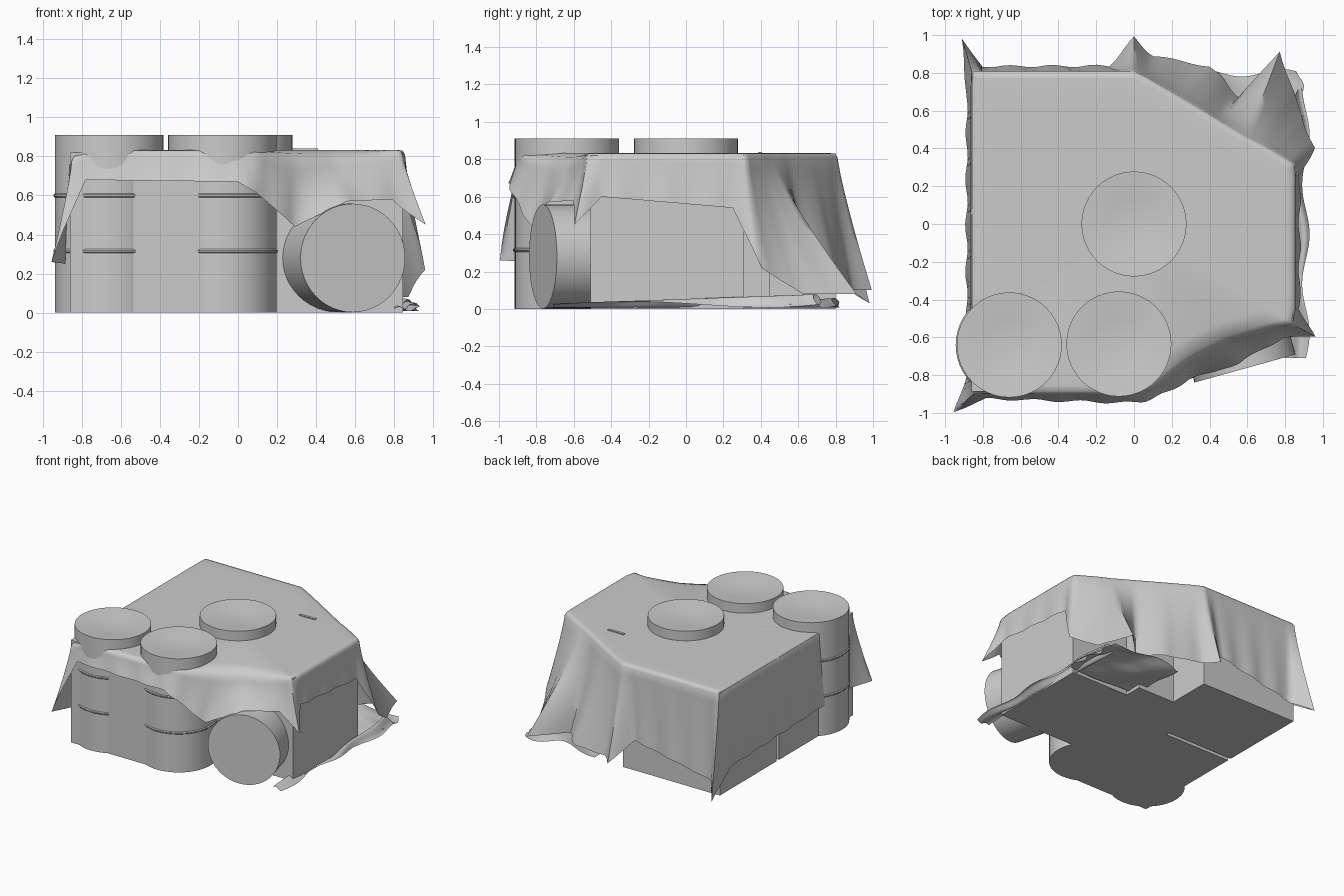
import bpy, bmesh, math
from mathutils import Vector, Matrix

old = bpy.data.objects.get("Cube")
if old:
    bpy.data.objects.remove(old, do_unlink=True)

grey = bpy.data.materials.new("plain grey")
grey.use_nodes = True
COLOUR = (0.6, 0.6, 0.6, 1)
grey.diffuse_color = COLOUR
grey.node_tree.nodes["Principled BSDF"].inputs["Base Color"].default_value = COLOUR


def finish(bm, name, angle=35, recalc=True):
    """Turn a bmesh into a shaded, coloured object."""
    if recalc:
        bmesh.ops.recalc_face_normals(bm, faces=bm.faces)
    mesh = bpy.data.meshes.new(name)
    bm.to_mesh(mesh)
    bm.free()
    mesh.materials.append(grey)
    obj = bpy.data.objects.new(name, mesh)
    bpy.context.collection.objects.link(obj)
    bpy.ops.object.select_all(action="DESELECT")
    obj.select_set(True)
    bpy.context.view_layer.objects.active = obj
    bpy.ops.object.shade_smooth_by_angle(angle=math.radians(angle))
    return obj


def crate(name, x0, x1, y0, y1, z0, z1):
    bm = bmesh.new()
    bmesh.ops.create_cube(bm, size=1)
    for v in bm.verts:
        v.co = ((x0 + x1) / 2 + v.co.x * (x1 - x0),
                (y0 + y1) / 2 + v.co.y * (y1 - y0),
                (z0 + z1) / 2 + v.co.z * (z1 - z0))
    return finish(bm, name)


def barrel(name, height, hoops, dish):
    """Turned drum with raised hoops and a dished lid."""
    r = 0.278
    profile = [(0, 0), (r, 0)]
    for z in hoops:
        profile += [(r, z - 0.01), (r + 0.006, z - 0.004),
                    (r + 0.006, z + 0.004), (r, z + 0.01)]
    profile += [(r, height), (r - 0.006, height), (r / 2, height - dish * 0.75),
                (0, height - dish)]
    bm = bmesh.new()
    verts = [bm.verts.new((x, 0, z)) for x, z in profile]
    edges = [bm.edges.new(pair) for pair in zip(verts, verts[1:])]
    bmesh.ops.spin(bm, geom=verts + edges, cent=(0, 0, 0), axis=(0, 0, 1),
                   angle=math.tau, steps=48)
    bmesh.ops.remove_doubles(bm, verts=bm.verts, dist=0.0005)
    return finish(bm, name)


# Crates under the cover
crate("front_crate", -0.86, 0, -0.888, 0.05, 0, 0.82)
crate("back_crate", -0.86, 0, 0.08, 0.8, 0, 0.82)
crate("left_crate", -0.05, 0.845, -0.51, 0.31, 0, 0.82)
crate("inner_crate", -0.05, 0.33, 0.2, 0.45, 0, 0.82)
crate("crate_edge", 0.27, 0.41, 0.385, 0.405, 0.8, 0.84)

# Standing barrels and one lying on its side
for name, x, y in (("right_barrel", -0.66, -0.64), ("front_barrel", -0.08, -0.635),
                   ("middle_barrel", 0, 0)):
    barrel(name, 0.91, (0.315, 0.6), 0.03).location = (x, y, 0)
lying = barrel("lying_barrel", 0.5, (), 0)
axis = Vector((0.268, -0.964, 0))
lying.matrix_world = (Matrix.Translation(Vector((0.588, -0.765, 0.28)) - axis * 0.5)
                      @ axis.to_track_quat("Z", "Y").to_matrix().to_4x4())

# Cover rim stations: edge x, edge y, hem x, hem y, hem height
stations = [
    (-.85, -.9, -.95, -.99, .26), (-.79, -.9, -.78, -.92, .68),
    (-.03, -.9, 0, -.94, .67), (.1, -.87, .1, -.92, .61),
    (.3, -.73, .29, -.82, .44), (.5, -.63, .55, -.73, .57),
    (.75, -.55, .78, -.6, .58), (.84, -.53, .95, -.59, .45),
    (.855, -.45, .87, -.45, .6), (.855, .25, .87, .25, .54),
    (.85, .32, .95, .4, .22), (.7, .41, .86, .62, .08),
    (.6, .46, .77, .91, .08), (.45, .55, .55, .67, .08),
    (.25, .67, .4, .83, .08), (.08, .77, .1, .88, .1),
    (0, .81, 0, .98, .1), (-.08, .81, -.13, .83, .26),
    (-.8, .81, -.8, .83, .12), (-.86, .81, -.91, .98, .03),
    (-.865, .72, -.88, .7, .2), (-.865, -.8, -.88, -.8, .25),
]


def rim_columns():
    """Resample the stations evenly, keeping the corners."""
    cols = []
    for a, b in zip(stations, stations[1:] + stations[:1]):
        span = math.hypot(b[0] - a[0], b[1] - a[1])
        n = max(5, round(span / 0.035))
        for i in range(n):
            f = i / n
            cols.append([p + (q - p) * f for p, q in zip(a, b)])
    return cols


def cover():
    bm = bmesh.new()
    steps = 10
    columns = []
    for k, (ex, ey, hx, hy, hz) in enumerate(rim_columns()):
        edge, hem = Vector((ex, ey)), Vector((hx, hy))
        # The unsupported front edge hangs a little
        slack = 0.07 * max(0, math.sin(math.pi * (ex - 0.05) / 0.78)) if ey < -0.53 else 0
        col = [bm.verts.new((*(edge * s), z)) for s, z in
               ((0.85, 0.833), (0.95, 0.833 - slack * 0.3), (0.985, 0.83 - slack * 0.8))]
        for i in range(steps + 1):
            t = i / steps
            p = edge.lerp(hem, t ** 1.2)
            fold = 0.007 * t * (1 + math.sin(k * 0.9))
            p += p.normalized() * fold
            col.append(bm.verts.new((*p, (0.81 - slack) * (1 - t) + hz * t)))
        columns.append(col)
    centre = bm.verts.new((0, 0, 0.833))
    for a, b in zip(columns, columns[1:] + columns[:1]):
        bm.faces.new((centre, a[0], b[0]))
        for i in range(len(a) - 1):
            bm.faces.new((a[i], a[i + 1], b[i + 1], b[i]))
    return finish(bm, "draped_cover", 70, recalc=False)


cover()


def ground_cloth(name, x0, x1, y0, y1, height):
    """Crumpled sheet of cloth on the floor."""
    bm = bmesh.new()
    bmesh.ops.create_grid(bm, x_segments=16, y_segments=40, size=0.5)
    for v in bm.verts:
        u, w = v.co.x + 0.5, v.co.y + 0.5
        x = x0 + (x1 - x0) * u + 0.02 * u * math.sin(w * 17)
        y = y0 + (y1 - y0) * w + 0.02 * w * math.sin(u * 9)
        lift = height * (0.3 + 0.7 * w) * (0.5 + 0.5 * math.sin(u * 7 + w * 5))
        v.co = (x, y, 0.008 + lift)
    return finish(bm, name, 70)


ground_cloth("side_cloth", 0.8, 0.91, -0.71, 0.7, 0.07)
ground_cloth("corner_cloth", 0.25, 0.88, 0.33, 0.8, 0.05)
